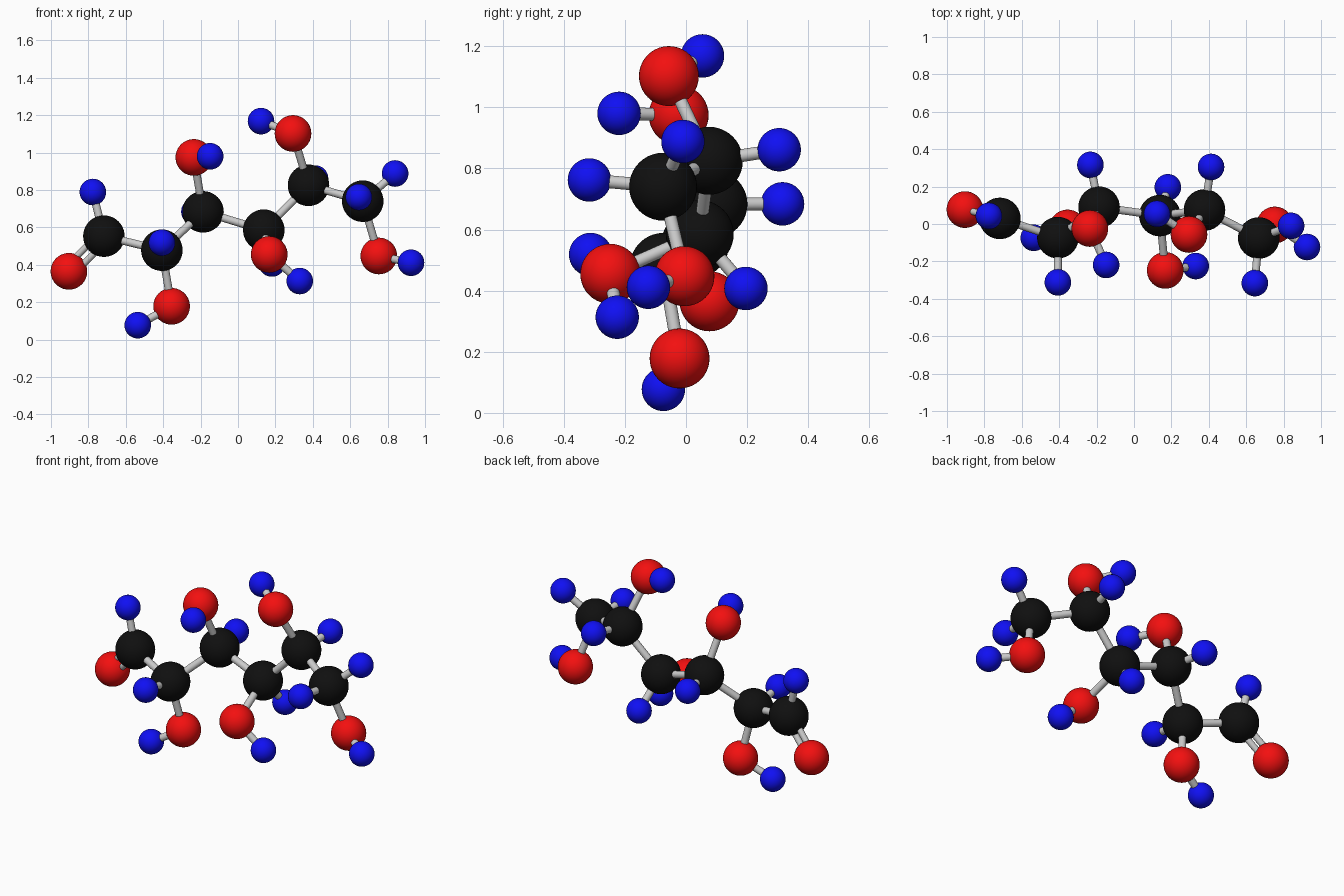
import bpy
from mathutils import Vector

cube = bpy.data.objects.get("Cube")
if cube:
    bpy.data.objects.remove(cube, do_unlink=True)


def make_material(name, rgb):
    mat = bpy.data.materials.new(name)
    mat.use_nodes = True
    mat.diffuse_color = (*rgb, 1)
    mat.node_tree.nodes["Principled BSDF"].inputs["Base Color"].default_value = (*rgb, 1)
    return mat


BLACK = make_material("black", (.005, .005, .005))
RED = make_material("red", (.9, .005, .005))
BLUE = make_material("blue", (.005, .005, .9))
GREY = make_material("light_grey", (.55, .55, .55))

# Radius and colour of each kind of ball
KINDS = {"carbon": (.111, BLACK), "oxygen": (.098, RED), "hydrogen": (.071, BLUE)}
BOND_RADIUS = .021


def finish(name, mat):
    obj = bpy.context.object
    obj.name = name
    obj.data.materials.append(mat)
    bpy.ops.object.shade_smooth_by_angle()
    return obj


def ball(kind, label, location):
    radius, mat = KINDS[kind]
    bpy.ops.mesh.primitive_uv_sphere_add(segments=40, ring_count=20,
                                         radius=radius, location=location)
    finish(f"{kind}_{label}", mat)
    return Vector(location)


def rod(name, start, end, radius=BOND_RADIUS):
    axis = end - start
    bpy.ops.mesh.primitive_cylinder_add(
        vertices=24, radius=radius, depth=axis.length, location=(start + end) / 2,
        rotation=axis.to_track_quat('Z', 'Y').to_euler())
    finish(name, GREY)


# Per chain link: carbon, oxygen, hydrogens on the carbon, hydrogen on the oxygen
CHAIN = [
    ((-.717, .03, .553), (-.904, .077, .365), [(-.776, .043, .789)], None),
    ((-.407, -.073, .478), (-.355, -.021, .178), [(-.407, -.312, .518)], (-.536, -.074, .077)),
    ((-.187, .09, .683), (-.236, -.024, .974), [(-.233, .316, .684)], (-.149, -.219, .98)),
    ((.138, .045, .585), (.167, -.248, .455), [(.181, .196, .407)], (.33, -.225, .313)),
    ((.377, .075, .825), (.294, -.056, 1.102), [(.412, .305, .861)], (.123, .054, 1.168)),
    ((.667, -.075, .74), (.753, -.005, .447),
     [(.84, -.01, .888), (.646, -.316, .762)], (.925, -.123, .411)),
]

previous = None
for i, (c, o, c_hydrogens, o_hydrogen) in enumerate(CHAIN, 1):
    carbon = ball("carbon", i, c)
    oxygen = ball("oxygen", i, o)
    if previous:
        rod(f"chain_bond_{i}", previous, carbon)
    for k, h in enumerate(c_hydrogens, 1):
        rod(f"carbon_hydrogen_bond_{i}_{k}", carbon, ball("hydrogen", f"side_{i}_{k}", h))
    if o_hydrogen:
        rod(f"carbon_oxygen_bond_{i}", carbon, oxygen)
        rod(f"oxygen_hydrogen_bond_{i}", oxygen, ball("hydrogen", f"end_{i}", o_hydrogen))
    else:
        # Double bond: two thin parallel rods lying in the plane of the end group
        axis = (oxygen - carbon).normalized()
        side = Vector(c_hydrogens[0]) - carbon
        side = (side - axis * side.dot(axis)).normalized() * .028
        for label, shift in (("upper", side), ("lower", -side)):
            rod(f"double_bond_{label}", carbon + shift, oxygen + shift, .018)
    previous = carbon
